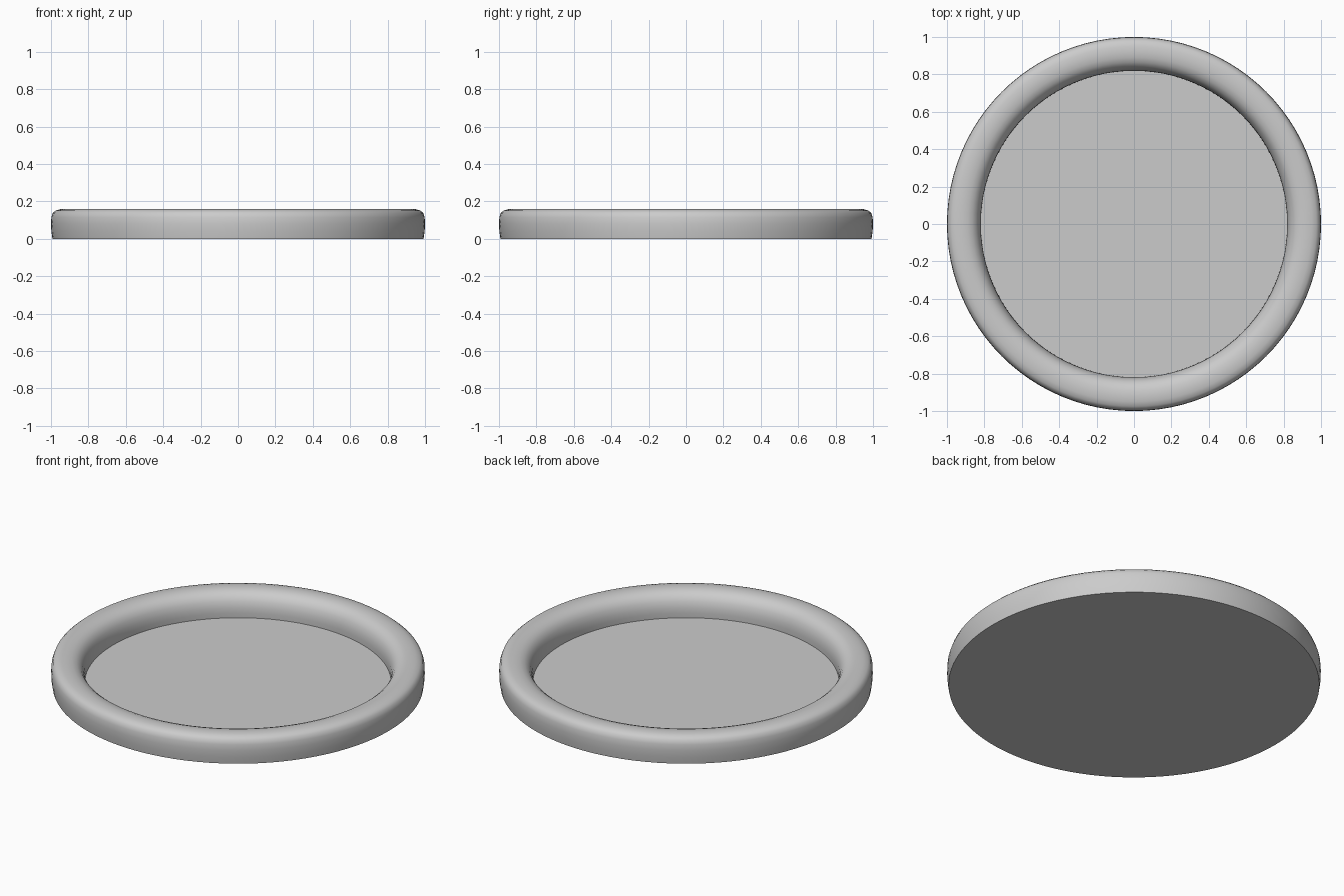
import bpy
import bmesh
import math

cube = bpy.data.objects.get("Cube")
if cube:
    bpy.data.objects.remove(cube, do_unlink=True)

SEGMENTS = 96
FLOOR_Z = 0.017

grey = bpy.data.materials.new("plain grey")
grey.use_nodes = True
colour = (0.6, 0.6, 0.6, 1.0)
grey.diffuse_color = colour
grey.node_tree.nodes["Principled BSDF"].inputs["Base Color"].default_value = colour


def revolve(name, profile):
    """Spin a (radius, height) profile around the z axis."""
    bm = bmesh.new()
    verts = [bm.verts.new((r, 0, z)) for r, z in profile]
    edges = [bm.edges.new(pair) for pair in zip(verts, verts[1:])]
    bmesh.ops.spin(bm, geom=verts + edges, cent=(0, 0, 0), axis=(0, 0, 1),
                   angle=math.tau, steps=SEGMENTS, use_duplicate=False)
    bmesh.ops.remove_doubles(bm, verts=bm.verts, dist=0.0001)
    bmesh.ops.recalc_face_normals(bm, faces=bm.faces)
    mesh = bpy.data.meshes.new(name)
    bm.to_mesh(mesh)
    bm.free()
    mesh.materials.append(grey)
    obj = bpy.data.objects.new(name, mesh)
    bpy.context.collection.objects.link(obj)
    bpy.ops.object.select_all(action="DESELECT")
    obj.select_set(True)
    bpy.context.view_layer.objects.active = obj
    bpy.ops.object.shade_smooth_by_angle(angle=math.radians(40))
    return obj


# One closed dish: flat underside, softly rounded rim, thin flat floor
revolve("round_tray", [
    (0, 0), (0.992, 0),
    # outer wall and shoulder
    (0.998, 0.04), (1.0, 0.08), (0.998, 0.115), (0.99, 0.138),
    (0.975, 0.151), (0.95, 0.158),
    # crown
    (0.92, 0.16), (0.89, 0.157),
    # inner shoulder and wall
    (0.865, 0.148), (0.845, 0.132), (0.83, 0.108), (0.821, 0.075),
    (0.819, 0.045), (0.82, FLOOR_Z),
    (0, FLOOR_Z),
])
